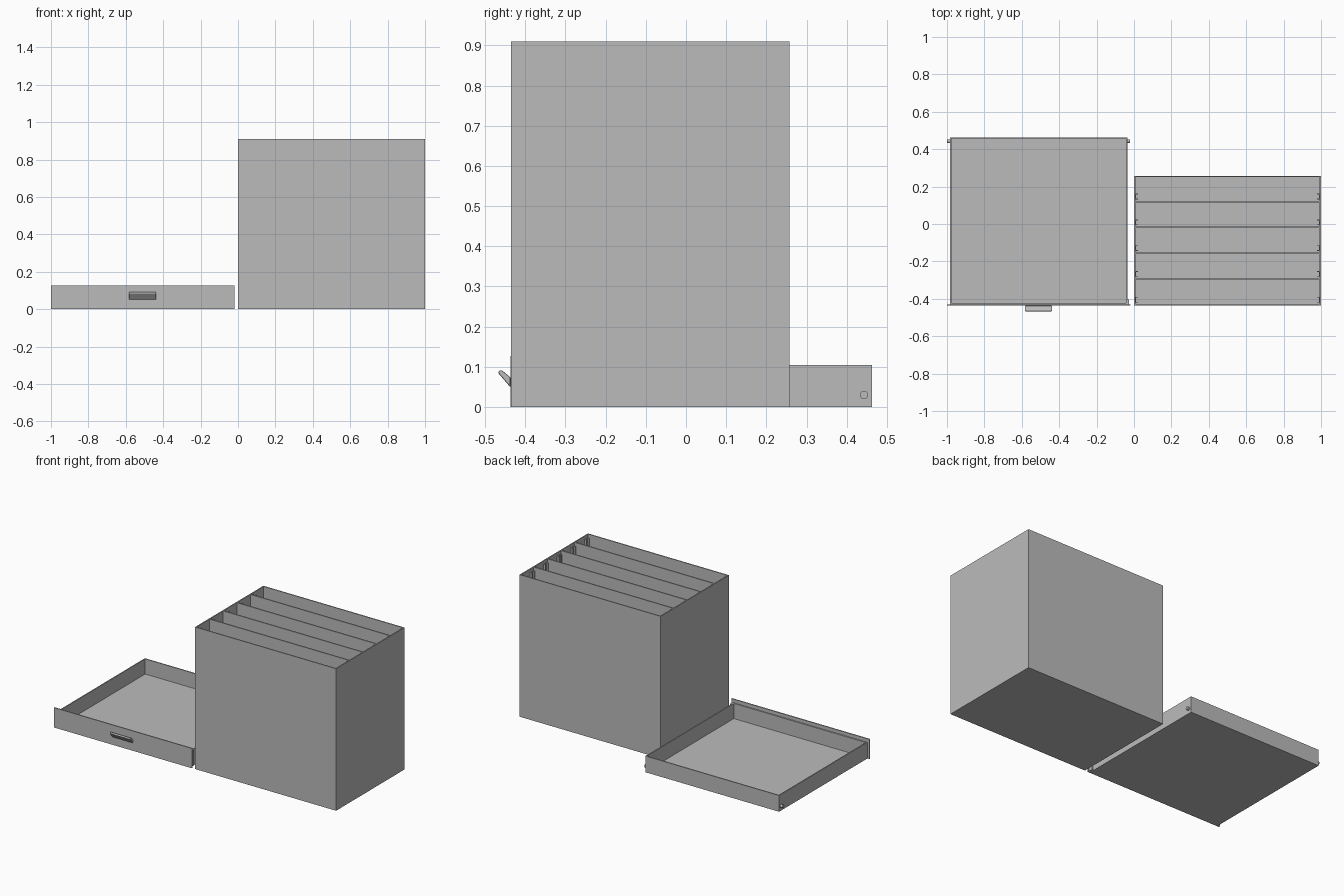
import bpy, bmesh
from math import pi
from mathutils import Matrix, Vector

cube = bpy.data.objects.get("Cube")
if cube:
    bpy.data.objects.remove(cube, do_unlink=True)

grey = bpy.data.materials.new("grey_metal")
grey.use_nodes = True
grey.diffuse_color = (0.5, 0.5, 0.5, 1)
grey.node_tree.nodes["Principled BSDF"].inputs["Base Color"].default_value = (0.5, 0.5, 0.5, 1)


def finish(name, bm):
    bmesh.ops.recalc_face_normals(bm, faces=bm.faces)
    mesh = bpy.data.meshes.new(name)
    bm.to_mesh(mesh)
    bm.free()
    mesh.materials.append(grey)
    ob = bpy.data.objects.new(name, mesh)
    bpy.context.collection.objects.link(ob)
    return ob


def box(name, x, y, z):
    bm = bmesh.new()
    centre = Vector([(a + b) / 2 for a, b in (x, y, z)])
    size = [b - a for a, b in (x, y, z)]
    bmesh.ops.create_cube(bm, size=1, matrix=Matrix.Translation(centre) @ Matrix.Diagonal((*size, 1)))
    return finish(name, bm)


def tray(name, x, y, z, t):
    """Open-topped sheet metal box with walls and floor of thickness t."""
    bm = bmesh.new()
    rings = []
    for inset, height in ((0, z[0]), (0, z[1]), (t, z[1]), (t, z[0] + t)):
        x0, x1, y0, y1 = x[0] + inset, x[1] - inset, y[0] + inset, y[1] - inset
        rings.append([bm.verts.new((px, py, height))
                      for px, py in ((x0, y0), (x1, y0), (x1, y1), (x0, y1))])
    for low, high in zip(rings, rings[1:]):
        for i in range(4):
            j = (i + 1) % 4
            bm.faces.new((low[i], low[j], high[j], high[i]))
    bm.faces.new(rings[0])
    bm.faces.new(rings[-1])
    return finish(name, bm)


def prism(name, profile, offset):
    """Extrude a closed profile along the offset vector."""
    bm = bmesh.new()
    face = bm.faces.new([bm.verts.new(p) for p in profile])
    new = bmesh.ops.extrude_face_region(bm, geom=[face])["geom"]
    bmesh.ops.translate(bm, verts=[v for v in new if isinstance(v, bmesh.types.BMVert)], vec=offset)
    return finish(name, bm)


T = 0.007

# Cabinet lying on its back, open upwards
tray("cabinet_shell", (0, 1), (-0.435, 0.257), (0, 0.91), T)
pitch = 0.138
for i in range(1, 5):
    y = -0.432 + i * pitch
    box(f"divider_{i}", (T, 1 - T), (y - 0.004, y + 0.004), (T, 0.91))

# Channel rails on both side walls of every compartment
depth, half, wall = 0.014, 0.015, 0.004
channel = [(0, -half), (depth, -half), (depth, -half + wall), (wall, -half + wall),
           (wall, half - wall), (depth, half - wall), (depth, half), (0, half)]
for i in range(5):
    y = -0.405 + i * pitch
    for side, x, sign in (("right", T, 1), ("left", 1 - T, -1)):
        prism(f"rail_{side}_{i + 1}", [(x + sign * a, y + b, 0.02) for a, b in channel], (0, 0, 0.87))

# Drawer standing beside the cabinet
tray("drawer_tray", (-0.984, -0.036), (-0.43, 0.463), (0, 0.104), T)
box("drawer_front", (-1, -0.02), (-0.437, -0.43), (0, 0.127))
box("drawer_catch", (-0.036, -0.028), (-0.43, -0.405), (0.005, 0.104))

# Rollers at the rear of the drawer sides
for side, x in (("right", -0.992), ("left", -0.029)):
    bm = bmesh.new()
    bmesh.ops.create_cone(bm, cap_ends=True, segments=24, radius1=0.01, radius2=0.01, depth=0.016,
                          matrix=Matrix.Translation((x, 0.443, 0.03)) @ Matrix.Rotation(pi / 2, 4, "Y"))
    roller = finish(f"roller_{side}", bm)
    bpy.context.view_layer.objects.active = roller
    roller.select_set(True)
    bpy.ops.object.shade_smooth_by_angle()
    roller.select_set(False)

# Slanted pull handle with rounded edges
lip = [(-0.437, 0.049), (-0.467, 0.084), (-0.466, 0.09), (-0.459, 0.092), (-0.437, 0.074)]
handle = prism("handle", [(-0.584, y, z) for y, z in lip], (0.146, 0, 0))
bevel = handle.modifiers.new("rounded_edges", "BEVEL")
bevel.width = 0.004
bevel.segments = 2
